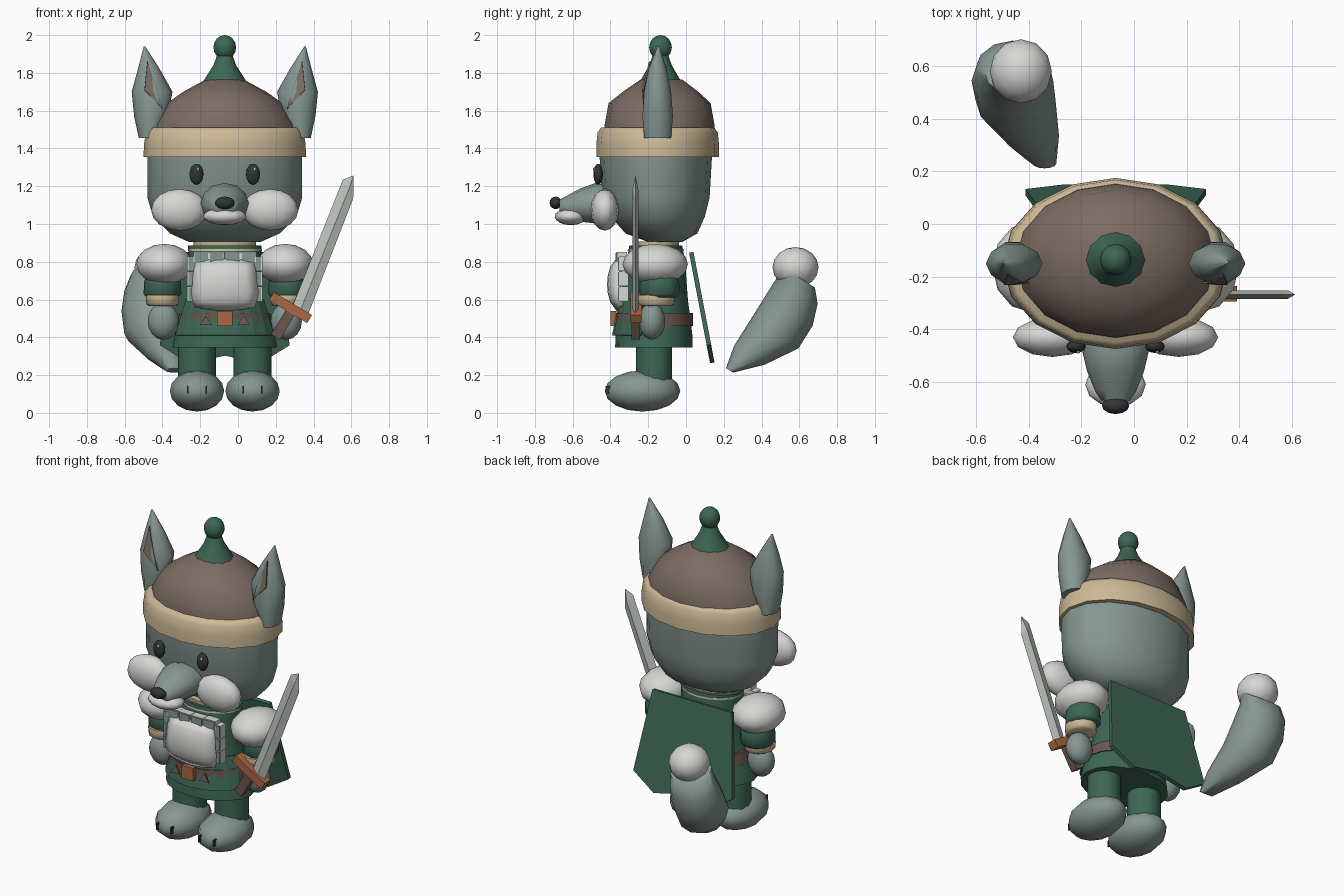
import bpy, bmesh, math
from mathutils import Vector

CX, CY = -0.07, -0.16          # body axis


def material(name, r, g, b):
    m = bpy.data.materials.new(name)
    lin = [((c / 255 + 0.055) / 1.055) ** 2.4 for c in (r, g, b)]
    m.diffuse_color = (*lin, 1)
    return m


FUR = material("grey fur", 134, 151, 146)
WHITE = material("white fur", 213, 215, 211)
GREEN = material("green cloth", 61, 103, 84)
BROWN = material("brown hat", 124, 108, 99)
TAN = material("tan trim", 205, 185, 150)
BLACK = material("black", 48, 53, 53)
SILVER = material("silver", 188, 194, 188)
ORANGE = material("orange brass", 170, 104, 68)
LEATHER = material("leather", 108, 86, 76)


def finish(name, bm, mat, angle=60):
    bmesh.ops.recalc_face_normals(bm, faces=bm.faces[:])
    me = bpy.data.meshes.new(name)
    bm.to_mesh(me)
    bm.free()
    me.materials.append(mat)
    ob = bpy.data.objects.new(name, me)
    bpy.context.collection.objects.link(ob)
    bpy.ops.object.select_all(action='DESELECT')
    ob.select_set(True)
    bpy.context.view_layer.objects.active = ob
    if angle:
        bpy.ops.object.shade_smooth_by_angle(angle=math.radians(angle))
    return ob


def ball(name, c, r, mat, seg=12, rings=8):
    bm = bmesh.new()
    bmesh.ops.create_uvsphere(bm, u_segments=seg, v_segments=rings, radius=1)
    for v in bm.verts:
        v.co = Vector((c[i] + v.co[i] * r[i] for i in range(3)))
    return finish(name, bm, mat)


def box(name, c, size, mat, tilt=0):
    bm = bmesh.new()
    bmesh.ops.create_cube(bm, size=1)
    for v in bm.verts:
        v.co = Vector((v.co[i] * size[i] for i in range(3)))
    ob = finish(name, bm, mat, 0)
    ob.location = c
    ob.rotation_euler.y = tilt
    return ob


def loft(name, rings, mat, n=16, u=(1, 0, 0), w=(0, 1, 0), angle=60):
    """Skin ellipses (centre, radius along u, radius along w)."""
    bm = bmesh.new()
    u, w = Vector(u), Vector(w).normalized()
    loops = []
    for c, a, b in rings:
        loops.append([bm.verts.new(Vector(c) + u * a * math.cos(2 * math.pi * k / n)
                                   + w * b * math.sin(2 * math.pi * k / n)) for k in range(n)])
    for p, q in zip(loops, loops[1:]):
        for k in range(n):
            bm.faces.new((p[k], p[(k + 1) % n], q[(k + 1) % n], q[k]))
    bm.faces.new(loops[0])
    bm.faces.new(loops[-1])
    return finish(name, bm, mat, angle)


def stack(name, rows, mat, cx=CX, cy=CY, n=16, angle=60):
    """Upright loft from rows of (z, rx, ry, y shift)."""
    return loft(name, [((cx, cy + s, z), a, b) for z, a, b, s in rows], mat, n, angle=angle)


def plate(name, pts, faces, mat, thick):
    bm = bmesh.new()
    vs = [bm.verts.new(p) for p in pts]
    for f in faces:
        bm.faces.new([vs[i] for i in f])
    ob = finish(name, bm, mat, 0)
    if thick:
        s = ob.modifiers.new("thickness", 'SOLIDIFY')
        s.thickness, s.offset = thick, 0
    return ob


# head, hat, band and bobble
stack("head", [(0.905, 0.19, 0.09, 0.05), (0.95, 0.29, 0.19, 0.03), (1.04, 0.38, 0.25, 0.01),
               (1.14, 0.41, 0.285, 0), (1.4, 0.41, 0.3, 0)], FUR)
stack("hat_band", [(1.355, 0.41, 0.30, 0.01), (1.355, 0.43, 0.325, 0.01), (1.42, 0.428, 0.325, 0.01),
                   (1.485, 0.418, 0.318, 0.01), (1.51, 0.40, 0.30, 0.01)], TAN, angle=65)
stack("hat_dome", [(1.48, 0.385, 0.295, 0.02), (1.53, 0.375, 0.29, 0.02), (1.64, 0.305, 0.27, 0.02),
                   (1.70, 0.22, 0.20, 0.025), (1.765, 0.1, 0.11, 0.03)], BROWN)
stack("hat_cone", [(1.74, 0.122, 0.118, 0.025), (1.77, 0.105, 0.1, 0.025), (1.84, 0.06, 0.06, 0.025),
                   (1.91, 0.035, 0.035, 0.025)], GREEN, n=12)
ball("hat_bobble", (CX, -0.135, 1.935), (0.06, 0.06, 0.065), GREEN)

# snout
loft("snout", [((CX, -0.40, 1.10), 0.13, 0.10), ((CX, -0.48, 1.11), 0.127, 0.107),
               ((CX, -0.56, 1.10), 0.108, 0.088), ((CX, -0.63, 1.09), 0.08, 0.06),
               ((CX, -0.67, 1.09), 0.055, 0.04)], FUR, n=12, w=(0, 0, 1))
ball("muzzle", (CX, -0.61, 1.04), (0.115, 0.085, 0.046), WHITE)
ball("nose", (CX, -0.69, 1.112), (0.052, 0.032, 0.033), BLACK)

for s, side in ((-1, "left"), (1, "right")):
    def X(d):
        return CX + s * d
    # face
    ball(side + "_cheek", (X(0.24), -0.43, 1.075), (0.15, 0.075, 0.11), WHITE)
    ball(side + "_eye", (X(0.15), -0.465, 1.263), (0.037, 0.025, 0.056), BLACK)
    ball(side + "_eye_glint", (X(0.15) + 0.008, -0.486, 1.29), (0.008, 0.006, 0.01), TAN, 8, 6)
    # ear with dark inside
    loft(side + "_ear", [((X(0.405), -0.15, 1.455), 0.05, 0.075), ((X(0.39), -0.15, 1.57), 0.09, 0.085),
                         ((X(0.385), -0.15, 1.70), 0.108, 0.075), ((X(0.402), -0.15, 1.82), 0.058, 0.05),
                         ((X(0.425), -0.145, 1.94), 0.004, 0.006)], FUR, n=10)
    plate(side + "_inner_ear", [(X(0.41), -0.192, 1.86), (X(0.425), -0.228, 1.71), (X(0.33), -0.222, 1.61),
                                (X(0.355), -0.222, 1.70)], [(0, 1, 2, 3)], BROWN, 0.008)
    # arm
    ball(side + "_shoulder", (X(0.32), -0.163, 0.787), (0.148, 0.173, 0.108), WHITE)
    ax = X(0.33)
    stack(side + "_sleeve", [(0.72, 0.09, 0.095, 0.02), (0.69, 0.097, 0.105, 0.02), (0.63, 0.1, 0.107, 0.02),
                             (0.612, 0.085, 0.09, 0.02)], GREEN, ax, n=12)
    stack(side + "_cuff", [(0.625, 0.086, 0.098, 0), (0.61, 0.088, 0.1, 0), (0.575, 0.085, 0.097, 0),
                           (0.565, 0.07, 0.08, 0)], TAN, ax, n=12)
    ball(side + "_hand", (X(0.325), -0.18, 0.485), (0.083, 0.07, 0.098), FUR)
    # leg and foot
    stack(side + "_leg", [(0.15, 0.1, 0.095, -0.01), (0.40, 0.1, 0.095, -0.01)], GREEN, X(0.147), n=12)
    ball(side + "_foot", (X(0.147), -0.23, 0.116), (0.144, 0.2, 0.109), FUR)
    for d in (-0.05, 0.05):
        box(side + "_toe_line", (X(0.147) + d, -0.412, 0.122), (0.008, 0.03, 0.04), BLACK)

# tunic, collar and belt
stack("tunic", [(0.345, 0.278, 0.205, -0.01), (0.42, 0.262, 0.203, -0.01), (0.60, 0.20, 0.18, -0.01),
                (0.80, 0.19, 0.155, 0), (0.885, 0.195, 0.14, 0)], GREEN, angle=40)
stack("collar", [(0.87, 0.165, 0.12, 0), (0.907, 0.165, 0.125, 0)], TAN)
stack("collar_stripe", [(0.858, 0.196, 0.149, 0), (0.868, 0.196, 0.147, 0)], TAN)
stack("belt", [(0.46, 0.255, 0.207, -0.01), (0.53, 0.24, 0.207, -0.01)], LEATHER, angle=30)

# apron curved around the front of the skirt
cols = 8
pts = []
for z, a, b in ((0.41, 0.275, 0.225), (0.60, 0.215, 0.19)):
    for k in range(cols + 1):
        t = math.radians(200 + 140 * k / cols)
        pts.append((CX + a * math.cos(t), CY + b * math.sin(t), z))
plate("apron", pts, [(k, k + 1, k + cols + 2, k + cols + 1) for k in range(cols)], GREEN, 0.012)
box("buckle", (CX, -0.386, 0.50), (0.08, 0.03, 0.08), ORANGE)
for s in (-1, 1):
    x = CX + s * 0.1
    plate("belt_notch", [(x - 0.032, -0.378, 0.465), (x + 0.032, -0.378, 0.465), (x, -0.368, 0.513)],
          [(0, 1, 2)], LEATHER, 0.009)

# bulging chest plate
bm = bmesh.new()
bmesh.ops.create_grid(bm, x_segments=6, y_segments=6, size=1)
for v in bm.verts:
    a, b = v.co.x, v.co.y
    v.co = (CX + 0.165 * a * (1 - 0.1 * b * b) * (1 + 0.05 * (b < 0)),
            -0.335 - 0.068 * (1 - a * a * 0.9) ** 0.5 * (1 - b * b * 0.9) ** 0.5,
            0.68 + 0.13 * b * (1 - 0.12 * a * a))
chest = finish("chest_plate", bm, WHITE)
mod = chest.modifiers.new("thickness", 'SOLIDIFY')
mod.thickness, mod.offset = 0.03, 0

# small armour tabs with pale edges along the sides and top
tabs = [(s * 0.175, z) for s in (-1, 1) for z in (0.63, 0.71, 0.79)]
tabs += [(d, 0.825) for d in (-0.125, -0.042, 0.042, 0.125)]
for d, z in tabs:
    wide, tall = (0.036, 0.07) if abs(d) > 0.15 else (0.07, 0.045)
    y = -0.345 + 0.2 * abs(d) ** 1.5
    box("armour_tab_edge", (CX + d, y, z), (wide + 0.012, 0.05, tall + 0.008), WHITE)
    box("armour_tab", (CX + d, y - 0.026, z), (wide, 0.009, tall), FUR)

# cape
outline = [(-0.275, 0.85), (0.275, 0.85), (0.343, 0.36), (0.19, 0.265), (0, 0.305), (-0.19, 0.265), (-0.343, 0.36)]
plate("cape", [(CX + x, 0.028 + (0.85 - z) * 0.19, z) for x, z in outline], [range(7)], GREEN, 0.024)

# tail with pale tip
loft("tail", [((-0.34, 0.23, 0.225), 0.045, 0.022), ((-0.385, 0.335, 0.305), 0.10, 0.095),
              ((-0.45, 0.47, 0.42), 0.152, 0.148), ((-0.462, 0.545, 0.54), 0.155, 0.148),
              ((-0.46, 0.588, 0.645), 0.142, 0.128), ((-0.445, 0.585, 0.725), 0.125, 0.115)],
     FUR, n=12, w=(0, 0.85, -0.53))
ball("tail_tip", (-0.43, 0.58, 0.77), (0.118, 0.122, 0.108), WHITE)

# sword: ridged blade, guard and grip
edge = [(0.275, 0.53), (0.555, 1.235), (0.612, 1.257), (0.61, 1.135), (0.375, 0.53)]
ridge = [(0.325, 0.53), (0.585, 1.18)]
pts = [(x, -0.268, z) for x, z in edge] + [(x, -0.268 + t, z) for t in (-0.016, 0.016) for x, z in ridge]
faces = []
for a, b in ((5, 6), (7, 8)):
    faces += [(0, 1, b, a), (1, 2, b), (2, 3, b), (3, 4, a, b)]
plate("sword_blade", pts, faces, SILVER, 0)
tilt = math.radians(31)
box("sword_guard", (0.278, -0.265, 0.557), (0.235, 0.06, 0.05), ORANGE, tilt)
box("sword_grip", (0.24, -0.265, 0.47), (0.055, 0.045, 0.16), LEATHER, tilt)
